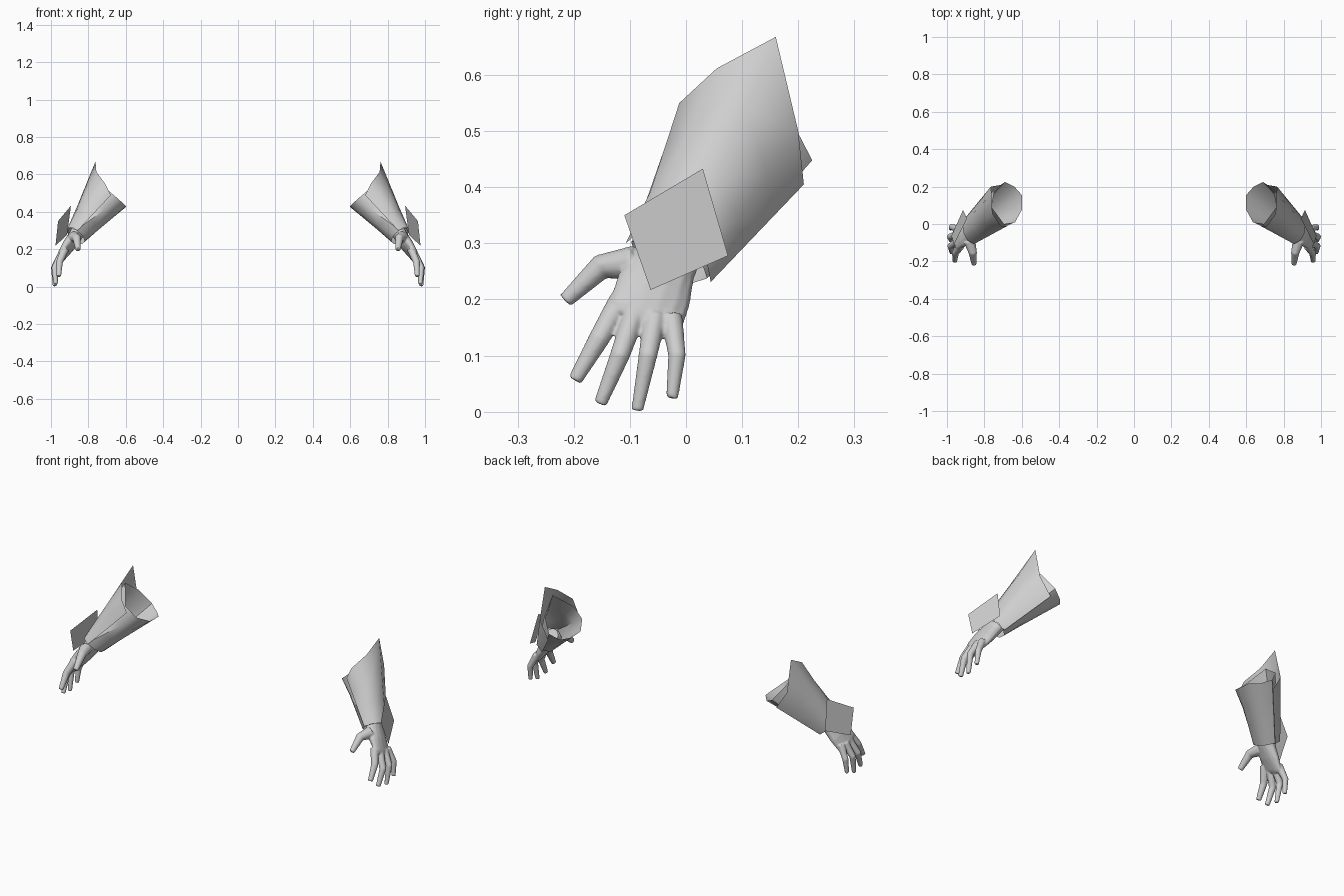
import bpy, bmesh, math
from mathutils import Vector as V

if "Cube" in bpy.data.objects:
    bpy.data.objects.remove(bpy.data.objects["Cube"])

grey = bpy.data.materials.new("plain_grey")
grey.diffuse_color = (0.62, 0.62, 0.62, 1)
grey.use_nodes = True
grey.node_tree.nodes["Principled BSDF"].inputs["Base Color"].default_value = grey.diffuse_color


def loft(bm, rings, closed=True, caps=False):
    """Skin a list of equal-length point rings."""
    rows = [[bm.verts.new(p) for p in r] for r in rings]
    n = len(rows[0])
    for a, b in zip(rows, rows[1:]):
        for i in range(n if closed else n - 1):
            j = (i + 1) % n
            bm.faces.new((a[i], a[j], b[j], b[i]))
    if caps:
        bm.faces.new(rows[0])
        bm.faces.new(rows[-1])


def oval(c, a, b, ra, rb, n=8):
    return [c + a * ra * math.cos(t) + b * rb * math.sin(t)
            for t in (2 * math.pi * i / n for i in range(n))]


def tube(bm, pts, radii):
    """Tapered tube through the points, capped at both ends."""
    pts = [V(p) for p in pts]
    rings = []
    for i, p in enumerate(pts):
        d = (pts[min(i + 1, len(pts) - 1)] - pts[max(i - 1, 0)]).normalized()
        a = d.cross(V((1, 0, 0))).normalized()
        rings.append(oval(p, a, d.cross(a), radii[i], radii[i], 10))
    loft(bm, rings, caps=True)


def finish(name, bm, outward=None):
    """Make the object, mirrored to the other arm."""
    if outward is None:
        bmesh.ops.recalc_face_normals(bm, faces=bm.faces)
    else:
        bm.normal_update()
        if sum(f.normal.dot(f.calc_center_median() - outward) for f in bm.faces) < 0:
            bmesh.ops.reverse_faces(bm, faces=bm.faces)
    me = bpy.data.meshes.new(name)
    bm.to_mesh(me)
    bm.free()
    me.materials.append(grey)
    ob = bpy.data.objects.new(name, me)
    bpy.context.collection.objects.link(ob)
    bpy.ops.object.select_all(action='DESELECT')
    ob.select_set(True)
    bpy.context.view_layer.objects.active = ob
    bpy.ops.object.shade_smooth_by_angle(angle=math.radians(50))
    return ob


def mirror(ob):
    m = ob.modifiers.new("other_arm", 'MIRROR')
    m.use_clip = False
    m.use_mirror_merge = False


# Frame of the wrist: outer side and front edge
wrist = V((.865, -.03, .27))
outer = V((.83, .25, .49)).normalized()
front = V((0, -.9, .43)).normalized()
mid_arm = V((.77, .04, .39))


def wrist_point(deg, k=1.0):
    t = math.radians(deg)
    return wrist + outer * .055 * k * math.cos(t) - front * .075 * k * math.sin(t)


def blend(a, b, steps):
    return [[p.lerp(q, s / steps) for p, q in zip(a, b)] for s in range(steps + 1)]


# Flared sleeve, open at the elbow
elbow = [V(p) for p in ((.762, .09, .595), (.745, .185, .525), (.69, .225, .448),
                        (.64, .2, .42), (.6, .155, .425), (.6, .075, .43),
                        (.636, .01, .465), (.695, 0, .515))]
bm = bmesh.new()
loft(bm, blend([wrist_point(45 * i) for i in range(8)], elbow, 3))
mirror(finish("sleeve", bm, mid_arm))

# Forearm guard wrapped over the outer side, rising to a point
rim = [V(p) for p in ((.68, -.012, .488), (.71, -.012, .55), (.757, .055, .612),
                      (.762, .16, .668), (.765, .2, .5), (.706, .21, .405))]
low = [wrist_point(d, 1.12) for d in (-100, -60, -25, 10, 50, 95)]
bm = bmesh.new()
loft(bm, blend(low, rim, 3), closed=False)
mirror(finish("forearm_guard", bm, mid_arm))

# Flat square plate over the back of the wrist
bm = bmesh.new()
loft(bm, [[V((.893, .03, .433)), V((.962, -.11, .35))],
          [V((.914, .075, .278)), V((.976, -.063, .217))]], closed=False)
mirror(finish("wrist_plate", bm, V((.86, -.03, .3))))

# Hand: palm, four fingers and thumb fused into one skin
bm = bmesh.new()
across = V((0, .9, -.43)).normalized()
thick = V((.85, .2, .45)).normalized()
loft(bm, [oval(V(c), across, thick, w, t, 14) for c, w, t in (
    ((.855, -.022, .295), .055, .038),
    ((.875, -.038, .262), .058, .036),
    ((.908, -.057, .217), .07, .032),
    ((.942, -.073, .168), .07, .022),
    ((.95, -.077, .155), .06, .015))], caps=True)
tube(bm, ((.925, -.115, .2), (.955, -.155, .13), (.958, -.198, .056)), (.022, .019, .013))
tube(bm, ((.94, -.09, .18), (.98, -.118, .1), (.975, -.153, .014)), (.021, .018, .012))
tube(bm, ((.945, -.055, .17), (.984, -.068, .1), (.98, -.087, .002)), (.021, .017, .011))
tube(bm, ((.942, -.026, .17), (.976, -.016, .1), (.98, -.025, .024)), (.02, .016, .011))
tube(bm, ((.88, -.09, .265), (.862, -.152, .258), (.855, -.215, .198)), (.032, .023, .014))
hand = finish("hand", bm)
skin = hand.modifiers.new("fuse", 'REMESH')
skin.mode = 'VOXEL'
skin.voxel_size = .004
skin.use_smooth_shade = True
soft = hand.modifiers.new("soften", 'SMOOTH')
soft.factor = .5
soft.iterations = 4
mirror(hand)
